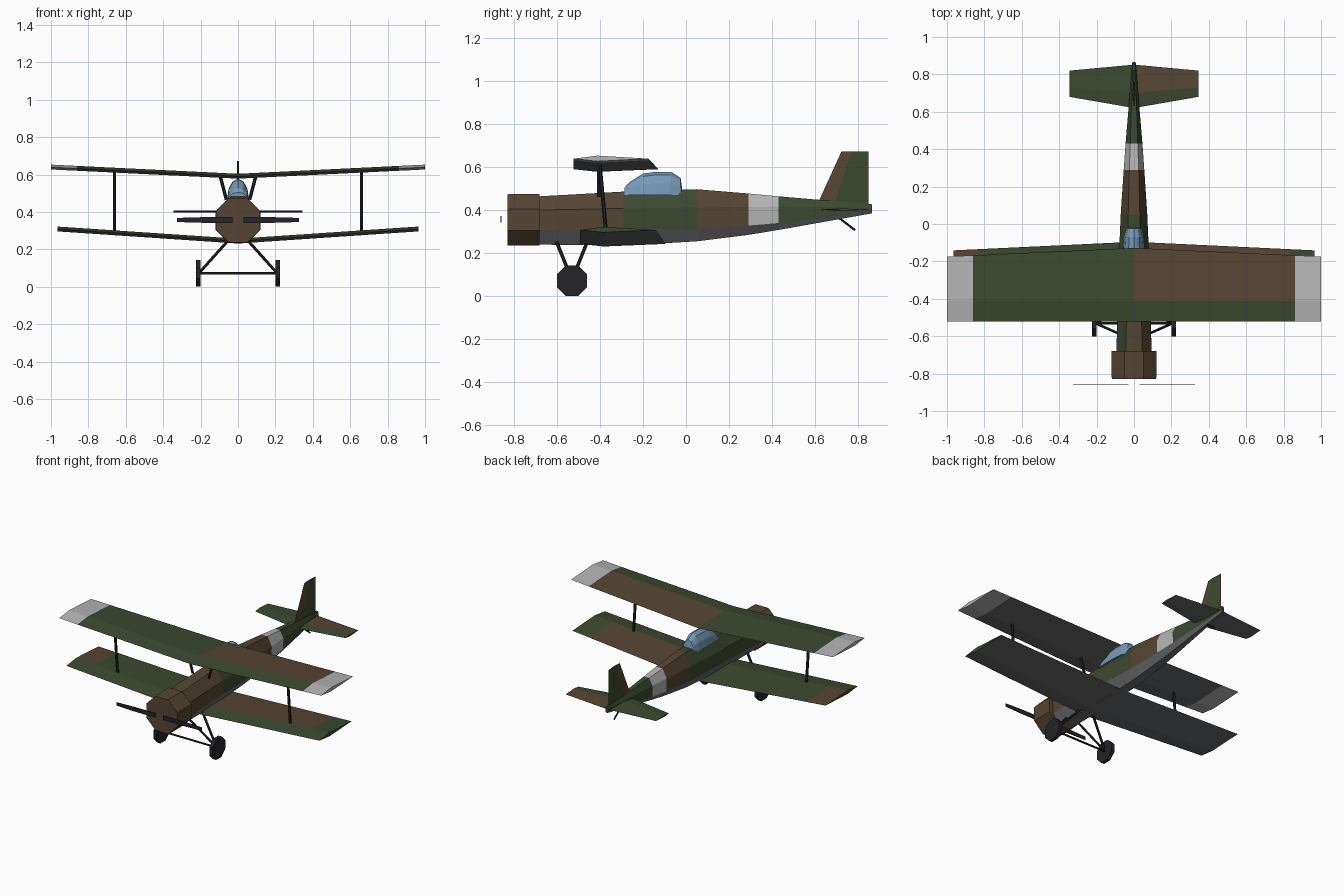
import bpy, bmesh, math
from mathutils import Vector

if "Cube" in bpy.data.objects:
    bpy.data.objects.remove(bpy.data.objects["Cube"])


def material(name, rgb):
    m = bpy.data.materials.new(name)
    m.diffuse_color = (*rgb, 1)
    m.use_nodes = True
    m.node_tree.nodes["Principled BSDF"].inputs["Base Color"].default_value = m.diffuse_color
    return m


GREEN, BROWN, GREY, LIGHT, BLACK, GLASS = range(6)
MATS = [material("green", (.045, .066, .03)), material("brown", (.09, .06, .033)),
        material("underside_grey", (.14, .143, .15)), material("light_grey", (.46, .46, .46)),
        material("black", (.018, .018, .022)), material("glass", (.18, .32, .48))]


def finish(name, bm, pick):
    """Turn a bmesh into an object; pick(centre, normal) chooses each face's colour."""
    bmesh.ops.recalc_face_normals(bm, faces=bm.faces)
    for f in bm.faces:
        f.material_index = pick(f.calc_center_median(), f.normal)
    me = bpy.data.meshes.new(name)
    bm.to_mesh(me)
    bm.free()
    for m in MATS:
        me.materials.append(m)
    ob = bpy.data.objects.new(name, me)
    bpy.context.collection.objects.link(ob)
    return ob


def loft(name, rings, pick):
    """Skin closed rings of points and cap both ends."""
    bm = bmesh.new()
    rows = [[bm.verts.new(p) for p in r] for r in rings]
    n = len(rows[0])
    for a, b in zip(rows, rows[1:]):
        for i in range(n):
            j = (i + 1) % n
            bm.faces.new((a[i], a[j], b[j], b[i]))
    bm.faces.new(rows[0])
    bm.faces.new(rows[-1])
    return finish(name, bm, pick)


def flat(mat):
    return lambda c, n: mat


def bar(name, a, b, r=.008, sides=6):
    """Straight strut or wheel between two points."""
    a, b = Vector(a), Vector(b)
    q = (b - a).to_track_quat('Z', 'Y')
    ring = [q @ Vector((r * math.cos(t), r * math.sin(t), 0))
            for t in [2 * math.pi * (i + .5) / sides for i in range(sides)]]
    return loft(name, [[a + p for p in ring], [b + p for p in ring]], flat(BLACK))


# Fuselage: eight-sided sections with a camouflage band pattern and grey belly
def section(y, w, t, ztop, zu, zl, zbot):
    half = [(t, ztop), (w, zu), (w * .97, zl), (t, zbot)]
    return [(x, y, z) for x, z in half] + [(-x, y, z) for x, z in reversed(half)]


def fuselage_colour(c, n):
    if n.z < -.3:
        return GREY
    if c.y < -.29:
        return GREEN if n.x < -.5 and c.y > -.67 else BROWN
    if c.y < .05:
        return GREEN
    if c.y < .29:
        return BROWN
    return LIGHT if c.y < .43 else GREEN


loft("fuselage", [section(*s) for s in (
    (-.70, .094, .044, .463, .400, .305, .240),
    (-.29, .086, .037, .486, .408, .312, .235),
    (.05, .071, .031, .497, .412, .312, .255),
    (.29, .055, .025, .477, .415, .328, .285),
    (.43, .045, .020, .464, .416, .340, .308),
    (.865, .009, .006, .427, .412, .396, .385))], fuselage_colour)

# Engine cowl: plain octagonal drum
R = .12 / math.cos(math.pi / 8)
octagon = [(R * math.cos(a), R * math.sin(a)) for a in [math.pi * (i + .5) / 4 for i in range(8)]]
loft("engine_cowl", [[(x * s, y, .355 + z * s) for x, z in octagon]
                     for y, s in ((-.83, .985), (-.81, 1), (-.68, 1))], flat(BROWN))

# Canopy: arched sections
canopy = []
for y, w, top in ((-.285, .050, .505), (-.265, .055, .528), (-.20, .058, .57),
                  (-.14, .058, .578), (-.07, .052, .578), (-.025, .040, .55), (-.018, .034, .50)):
    canopy.append([(w * math.cos(a), y, .47 + (top - .47) * math.sin(a))
                   for a in [math.pi * i / 6 for i in range(7)]])
loft("canopy", canopy, flat(GLASS))


# Wings: thin diamond aerofoil with dihedral and tapered trailing edge
def wing(name, span, lead, trail_root, trail_tip, z_root, z_tip, pick):
    rings = []
    for k in (-1, -.86, 0, .86, 1):
        t = abs(k)
        trail = trail_root + (trail_tip - trail_root) * t
        z = z_root + (z_tip - z_root) * t
        rings.append([(k * span, lead, z), (k * span, lead + .11, z + .014),
                      (k * span, trail, z), (k * span, lead + .11, z - .012)])
    return loft(name, rings, pick)


def upper_colour(c, n):
    if abs(c.x) > .86:
        return LIGHT
    if n.z < 0:
        return GREY
    return BROWN if c.x > 0 and c.y > -.42 else GREEN


def lower_colour(c, n):
    if n.z < -.1:
        return GREY
    outer = abs(c.x) > .83
    if c.y < -.4:
        return GREEN
    return BROWN if (c.x > 0) != outer else GREEN


wing("upper_wing", 1, -.522, -.128, -.174, .590, .639, upper_colour)
wing("lower_wing", .966, -.493, -.095, -.141, .243, .308, lower_colour)

# Tailplane: flat tapered plate with a leading strip
rings = []
for x in (-.345, 0, .345):
    k = abs(x) / .345
    a, b = .62 + .06 * k, .852 - .032 * k
    rings.append([(x, a, .402), (x, a + (b - a) * .35, .408), (x, b, .402), (x, a + (b - a) * .35, .396)])
loft("tailplane", rings, lambda c, n: GREY if n.z < -.02 else
     BROWN if c.x > 0 and c.y > .71 else GREEN)

# Fin and rudder
loft("fin", [[(0, a, z), (w, m, z), (0, .847, z), (-w, m, z)]
             for z, a, m, w in ((.415, .605, .685, .008), (.672, .722, .768, .005))],
     lambda c, n: BROWN if n.y < -.04 else GREEN)
bar("tail_skid", (0, .69, .38), (0, .785, .307), .005)

# Propeller: two thin blades
for s, side in ((-1, "left"), (1, "right")):
    loft(side + "_propeller_blade", [[(s * x, -.862, .357 - h), (s * x, -.858, .357 - h),
                                      (s * x, -.858, .357 + h), (s * x, -.862, .357 + h)]
                                     for x, h in ((.03, .015), (.19, .015), (.325, .011))], flat(BLACK))
    # Wing struts
    bar(side + "_wing_strut", (s * .66, -.37, .282), (s * .66, -.402, .625), .009)
    bar(side + "_centre_strut", (s * .062, -.405, .465), (s * .096, -.405, .595), .009)
    # Undercarriage legs and octagonal wheel
    for y, end in ((-.60, "front"), (-.46, "rear")):
        bar(f"{side}_{end}_undercarriage_leg", (s * .05, y, .25), (s * .207, -.53, .075), .008)
    bar(side + "_wheel", (s * .201, -.53, .072), (s * .225, -.53, .072), .076, 8)
bar("axle", (-.205, -.53, .073), (.205, -.53, .073), .007)
